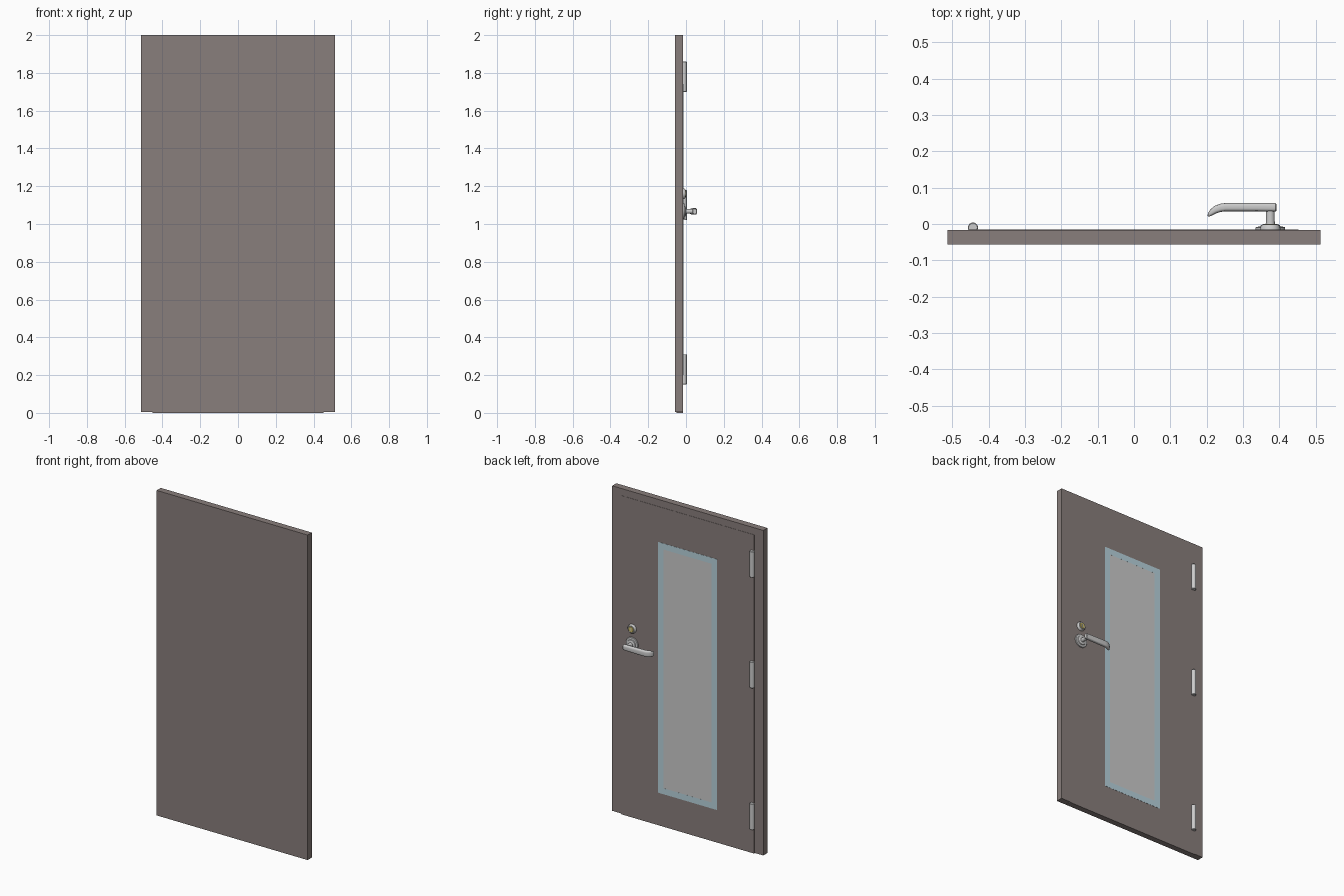
import bpy, bmesh, math

if "Cube" in bpy.data.objects:
    bpy.data.objects.remove(bpy.data.objects["Cube"])

def material(name, rgb):
    m = bpy.data.materials.new(name)
    m.diffuse_color = (*rgb, 1)
    m.use_nodes = True
    m.node_tree.nodes["Principled BSDF"].inputs["Base Color"].default_value = m.diffuse_color
    return m

BROWN = material("brown_paint", (0.25, 0.21, 0.20))
BLUE = material("blue_trim", (0.48, 0.65, 0.72))
PANE = material("pane_grey", (0.55, 0.55, 0.55))
BRASS = material("brass", (0.60, 0.50, 0.15))

def finish(name, bm, mat=None, smooth=False):
    bmesh.ops.recalc_face_normals(bm, faces=bm.faces)
    me = bpy.data.meshes.new(name)
    bm.to_mesh(me)
    bm.free()
    ob = bpy.data.objects.new(name, me)
    bpy.context.collection.objects.link(ob)
    if mat:
        me.materials.append(mat)
    if smooth:
        bpy.ops.object.select_all(action='DESELECT')
        ob.select_set(True)
        bpy.context.view_layer.objects.active = ob
        bpy.ops.object.shade_smooth_by_angle(angle=math.radians(35))
    return ob

def add_box(bm, x0, x1, y0, y1, z0, z1):
    vs = bmesh.ops.create_cube(bm, size=1)["verts"]
    for v in vs:
        v.co = ((x0 + x1) / 2 + v.co.x * (x1 - x0),
                (y0 + y1) / 2 + v.co.y * (y1 - y0),
                (z0 + z1) / 2 + v.co.z * (z1 - z0))

def box(name, *dims, mat=None):
    bm = bmesh.new()
    add_box(bm, *dims)
    return finish(name, bm, mat)

def loft(name, rings, mat=None):
    """Skin a list of equal-length rings and cap both ends."""
    bm = bmesh.new()
    loops = [[bm.verts.new(p) for p in r] for r in rings]
    n = len(loops[0])
    for a, b in zip(loops, loops[1:]):
        for i in range(n):
            j = (i + 1) % n
            bm.faces.new((a[i], a[j], b[j], b[i]))
    bm.faces.new(loops[0])
    bm.faces.new(loops[-1])
    return finish(name, bm, mat, True)

def turned(name, x, z, profile, mat=None, n=32):
    """Lathe (radius, y) pairs around an axis along y."""
    angs = [2 * math.pi * i / n for i in range(n)]
    return loft(name, [[(x + r * math.cos(a), y, z + r * math.sin(a)) for a in angs]
                       for r, y in profile], mat)

# Door frame slab and the slightly proud leaf
box("door_frame", -0.513, 0.513, -0.057, -0.017, 0.004, 2.0, mat=BROWN)
box("door_leaf", -0.452, 0.452, -0.05, -0.0155, 0.0, 1.957, mat=BROWN)

# Window pane and its surround
box("window_pane", -0.165, 0.165, -0.03, -0.0148, 0.235, 1.705, mat=PANE)
bm = bmesh.new()
for s in (-0.2, 0.163):
    add_box(bm, s, s + 0.037, -0.03, -0.0145, 0.2, 1.74)
for z in (0.2, 1.703):
    add_box(bm, -0.163, 0.163, -0.03, -0.0145, z, z + 0.037)
finish("window_surround", bm, BLUE)

# Three hinge barrels
for label, z0 in (("bottom", 0.15), ("middle", 1.02), ("top", 1.70)):
    angs = [2 * math.pi * i / 24 for i in range(24)]
    loft("hinge_" + label,
         [[(-0.443 + r * math.cos(a), -0.01 + r * math.sin(a), z) for a in angs]
          for r, z in ((0.012, z0), (0.014, z0 + 0.002),
                       (0.014, z0 + 0.158), (0.012, z0 + 0.16))])

# Handle rose and neck
HX, HZ = 0.375, 1.067
turned("handle_rose", HX, HZ, [(0.041, -0.02), (0.041, -0.010), (0.039, -0.008),
                               (0.028, -0.007), (0.026, -0.003), (0.018, 0.0)])
turned("handle_neck", HX, HZ, [(0.013, -0.005), (0.012, 0.01), (0.012, 0.045)])

# Lever: (outer point, inner point, half height) stations, curling to the door
stations = [
    ((0.392, 0.055), (0.392, 0.037), 0.013),
    ((0.389, 0.058), (0.389, 0.034), 0.016),
    ((0.330, 0.058), (0.330, 0.035), 0.017),
    ((0.255, 0.058), (0.250, 0.035), 0.018),
    ((0.238, 0.056), (0.238, 0.033), 0.018),
    ((0.222, 0.050), (0.226, 0.029), 0.018),
    ((0.210, 0.040), (0.216, 0.024), 0.017),
    ((0.204, 0.031), (0.209, 0.021), 0.015),
    ((0.202, 0.022), (0.205, 0.020), 0.012),
]

def lever_ring(outer, inner, h, n=24):
    pts = []
    for i in range(n):
        a = 2 * math.pi * (i + 0.5) / n
        c, s = math.cos(a), math.sin(a)
        u = math.copysign(abs(c) ** 0.6, c) / 2 + 0.5
        v = math.copysign(abs(s) ** 0.6, s)
        pts.append((inner[0] + (outer[0] - inner[0]) * u,
                    inner[1] + (outer[1] - inner[1]) * u, HZ + h * v))
    return pts

loft("handle_lever", [lever_ring(*s) for s in stations])

# Lock ring, brass core and keyway
LZ = 1.16
turned("lock_ring", HX, LZ, [(0.028, -0.02), (0.027, -0.008), (0.022, -0.002), (0.018, -0.002)])
turned("lock_core", HX, LZ, [(0.017, -0.01), (0.017, -0.001), (0.016, 0.0)], BRASS)
box("lock_keyway", HX - 0.002, HX + 0.002, -0.005, 0.0005, LZ - 0.009, LZ + 0.009)
